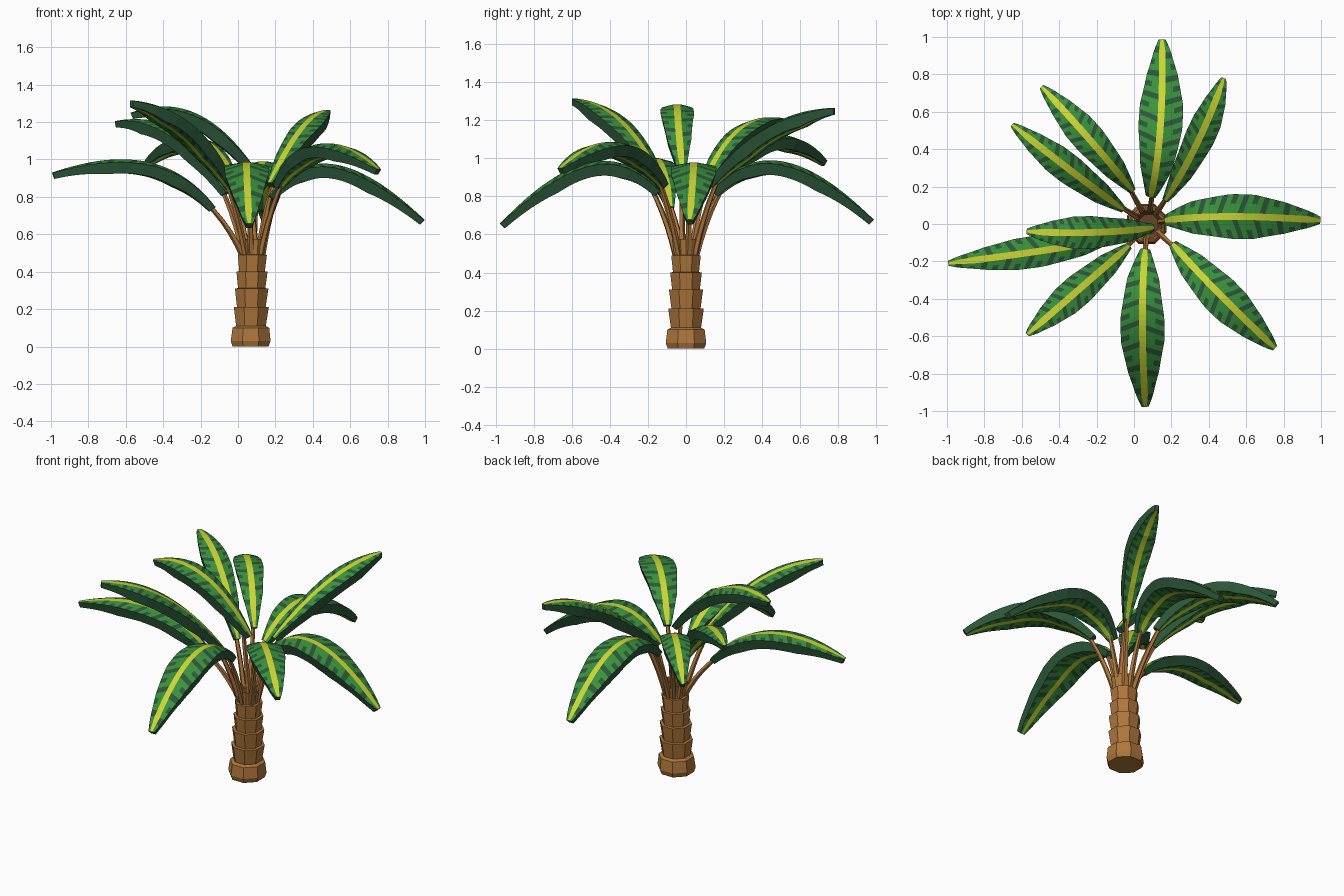
import bpy, bmesh, math
from mathutils import Vector

if "Cube" in bpy.data.objects:
    bpy.data.objects.remove(bpy.data.objects["Cube"])

def material(name, rgb):
    m = bpy.data.materials.new(name)
    m.diffuse_color = (*rgb, 1)
    m.use_nodes = True
    m.node_tree.nodes["Principled BSDF"].inputs["Base Color"].default_value = m.diffuse_color
    return m

BARK = material("bark brown", (0.42, 0.182, 0.045))
CORE = material("dark brown", (0.13, 0.06, 0.02))
GREEN = material("leaf green", (0.042, 0.285, 0.045))
DARK = material("dark leaf green", (0.025, 0.095, 0.042))
RIB = material("midrib yellow", (0.60, 0.68, 0.035))

def finish(name, bm, mats):
    bmesh.ops.recalc_face_normals(bm, faces=bm.faces)
    me = bpy.data.meshes.new(name)
    bm.to_mesh(me)
    bm.free()
    for m in mats:
        me.materials.append(m)
    ob = bpy.data.objects.new(name, me)
    bpy.context.collection.objects.link(ob)
    return ob

def bezier(a, b, c, t):
    p = a * (1 - t) ** 2 + b * 2 * t * (1 - t) + c * t * t
    d = (b - a) * (1 - t) + (c - b) * t
    return p, d.normalized()

def frame(d):
    side = d.cross(Vector((0, 0, 1))).normalized()
    return side, side.cross(d).normalized()

def lerp_table(table, t):
    for (t0, v0), (t1, v1) in zip(table, table[1:]):
        if t <= t1:
            return v0 + (v1 - v0) * (t - t0) / (t1 - t0)
    return table[-1][1]

def skin(bm, rings, mat_rule, cap_mats=(0, 0)):
    """Join closed rings of points; mat_rule(i, j) picks the colour."""
    rows = [[bm.verts.new(p) for p in r] for r in rings]
    n = len(rows[0])
    for i in range(len(rows) - 1):
        for j in range(n):
            k = (j + 1) % n
            f = bm.faces.new((rows[i][j], rows[i][k], rows[i + 1][k], rows[i + 1][j]))
            f.material_index = mat_rule(i, j)
    for row, m in zip((rows[0], rows[-1]), cap_mats):
        bm.faces.new(row).material_index = m

# Trunk: stacked, upward flaring eight-sided segments
PROFILE = [(0, .104), (.03, .115), (.10, .106), (.11, .086), (.21, .101), (.212, .083),
           (.31, .097), (.312, .079), (.40, .090), (.402, .074), (.49, .084),
           (.492, .068), (.575, .077), (.55, .055)]
bm = bmesh.new()
rings = []
for z, r in PROFILE:
    cx = 0.067 + 0.02 * z
    rings.append([Vector((cx + r * math.cos(math.tau * (k + .5) / 8),
                          r * math.sin(math.tau * (k + .5) / 8), z)) for k in range(8)])
skin(bm, rings, lambda i, j: 1 if i == len(PROFILE) - 2 else 0, (0, 1))
finish("trunk", bm, [BARK, CORE])

# Leaves: blade base, bend point, tip, half width
LEAVES = [
    ((.17, .02, .80), (.45, .06, 1.195), (.99, .02, .67), .120),
    ((.21, -.11, .86), (.41, -.34, 1.25), (.75, -.66, .94), .105),
    ((.06, -.14, .82), (.03, -.45, 1.205), (.06, -.97, .65), .118),
    ((-.03, -.12, .85), (-.26, -.32, 1.29), (-.57, -.59, 1.305), .085),
    ((-.13, -.08, .74), (-.42, -.14, 1.13), (-.99, -.21, .92), .085),
    ((.10, -.02, .92), (-.20, -.06, 1.39), (-.57, -.04, 1.24), .088),
    ((-.06, .08, .82), (-.30, .25, 1.28), (-.65, .53, 1.195), .080),
    ((-.01, .18, .87), (-.20, .42, 1.30), (-.49, .73, .98), .085),
    ((.09, .15, .82), (.16, .45, 1.205), (.15, .98, .67), .118),
    ((.17, .13, .87), (.36, .43, 1.26), (.48, .78, 1.255), .080),
]
WIDTH = [(0, .22), (.2, .72), (.45, 1), (.6, .98), (.8, .70), (.95, .36), (1, .16)]
DEPTH = [(0, .03), (.25, .068), (.7, .068), (1, .025)]
SEGS = 30

def blade_rule(i, j):
    # Ring order: 0-4 top strips, 5 side, 6-10 underside strips, 11 side
    if j in (5, 11):
        return 1
    col = j if j < 5 else j - 6
    if col == 2:
        return 2
    if col in (0, 4):
        return 1 if (i + col // 4) % 2 == 0 else 0
    return 1 if (i + col // 3) % 4 == 0 else 0

for n, (base, bend, tip, half) in enumerate(LEAVES, 1):
    a, b, c = Vector(base), Vector(bend), Vector(tip)

    # Blade: solid strip with a striped face, midrib and dark sides
    rings = []
    for i in range(SEGS + 1):
        t0 = i / SEGS
        w = half * lerp_table(WIDTH, t0)
        rib = min(.018, w * .38)
        inner = rib + (w - rib) * .52
        cols = [-w, -inner, -rib, rib, inner, w]
        top, under = [], []
        for x in cols:
            # stripes slant towards the tip at the edges
            t = t0 + 0.06 * abs(x) / half * math.sin(math.pi * t0)
            p, d = bezier(a, b, c, min(t, 1))
            side, up = frame(d)
            top.append(p + side * x + up * (.012 - .022 * abs(x) / half))
            under.append(p + side * x * .85 - up * lerp_table(DEPTH, t0))
        rings.append(top + under[::-1])
    bm = bmesh.new()
    skin(bm, rings, blade_rule, (1, 1))
    finish(f"leaf_blade_{n}", bm, [GREEN, DARK, RIB])

    # Stem: thin five-sided stalk from the trunk to the blade
    core = Vector((.077, 0, 0))
    out = Vector((a.x, a.y, 0)) - core
    start = core + out.normalized() * min(.052, out.length) + Vector((0, 0, .48))
    p, d = bezier(a, b, c, .06)
    end = p - frame(d)[1] * .015
    mid = (start + end) * .5 - Vector((out.x, out.y, 0)) * .12 + Vector((0, 0, .03))
    rings = []
    for i in range(6):
        t = i / 5
        q, e = bezier(start, mid, end, t)
        side, up = frame(e)
        r = .018 - .006 * t
        rings.append([q + r * (side * math.cos(math.tau * k / 5) + up * math.sin(math.tau * k / 5))
                      for k in range(5)])
    bm = bmesh.new()
    skin(bm, rings, lambda i, j: 0)
    finish(f"leaf_stem_{n}", bm, [BARK])
